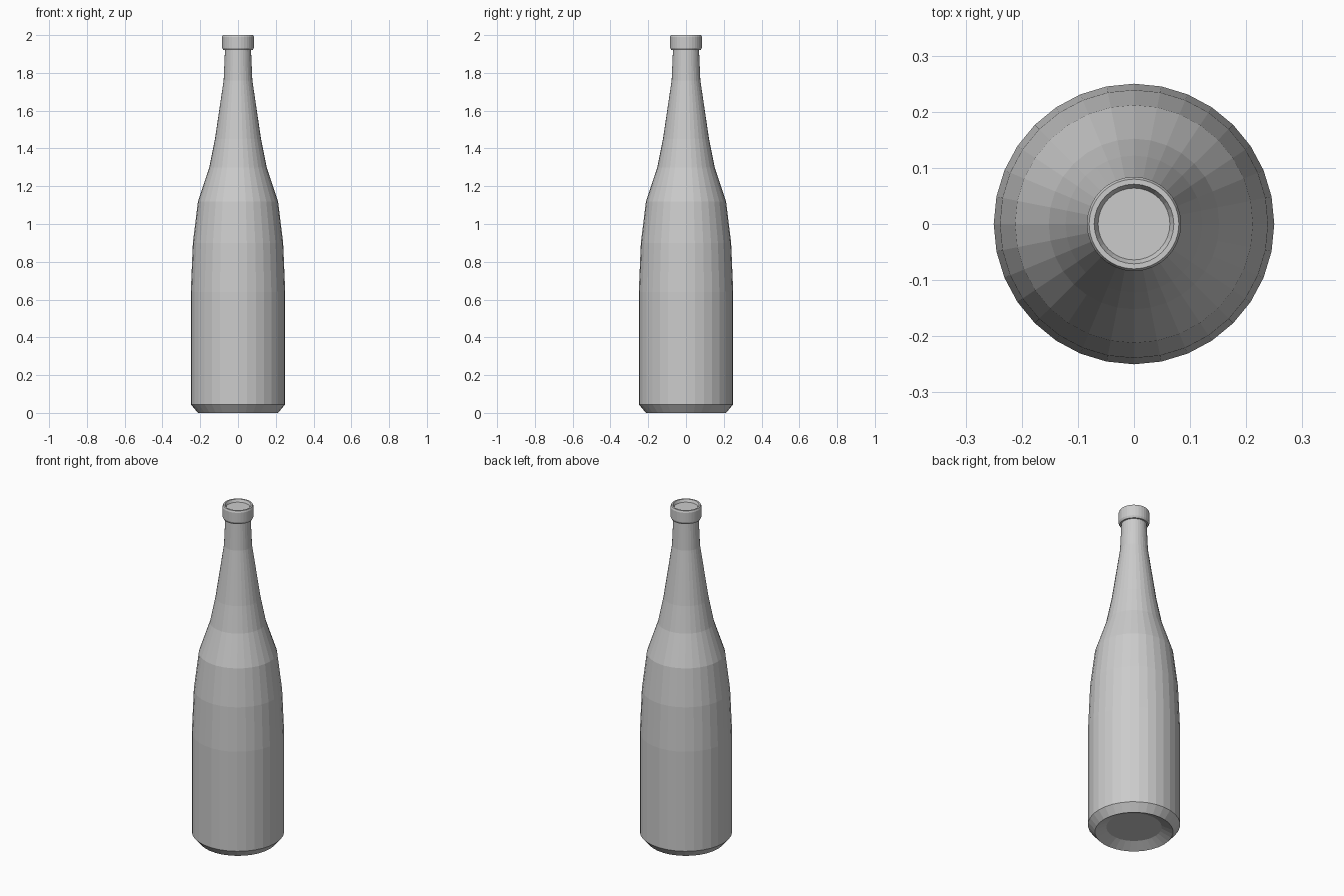
import bpy, bmesh
from math import sin, cos, tau

if "Cube" in bpy.data.objects:
    bpy.data.objects.remove(bpy.data.objects["Cube"])

SEGMENTS = 32


def lathe(name, profile):
    """Spin (radius, height) points round z; radius-0 ends become a flat cap."""
    bm = bmesh.new()
    rings = [[bm.verts.new((r * cos(tau * i / SEGMENTS), r * sin(tau * i / SEGMENTS), z))
              for i in range(SEGMENTS)] for r, z in profile]
    for low, high in zip(rings, rings[1:]):
        for i in range(SEGMENTS):
            j = (i + 1) % SEGMENTS
            bm.faces.new((low[i], low[j], high[j], high[i]))
    bm.faces.new(rings[0][::-1])
    bm.faces.new(rings[-1])
    mesh = bpy.data.meshes.new(name)
    bm.to_mesh(mesh)
    bm.free()
    obj = bpy.data.objects.new(name, mesh)
    bpy.context.collection.objects.link(obj)
    return obj


# Bottle: hollowed base, body, shoulder, neck, lip and shallow mouth recess
lathe("bottle", [
    (0.15, 0.03), (0.212, 0.0),                                 # hollowed base
    (0.25, 0.045), (0.25, 0.64), (0.239, 0.90), (0.212, 1.12),  # body
    (0.152, 1.30), (0.122, 1.45), (0.076, 1.76), (0.069, 1.92), # shoulder, neck
    (0.078, 1.92), (0.084, 1.932), (0.084, 1.99), (0.08, 2.0),  # lip
    (0.071, 2.0), (0.064, 1.985),                               # mouth recess
])
